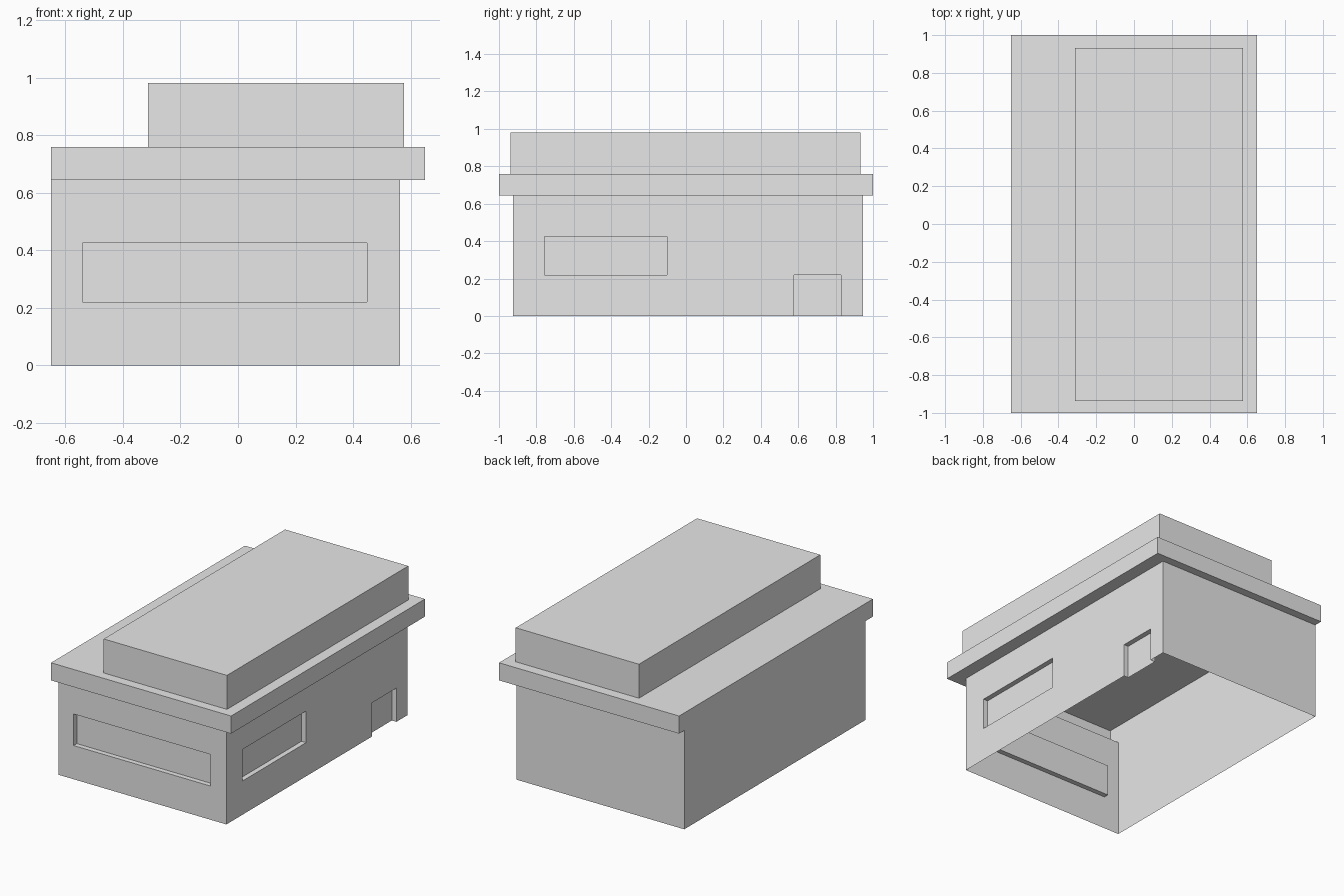
import bpy
import bmesh
from mathutils import Vector

cube = bpy.data.objects.get("Cube")
if cube:
    bpy.data.objects.remove(cube, do_unlink=True)

grey = bpy.data.materials.new("light_grey")
grey.use_nodes = True
grey.diffuse_color = (0.8, 0.8, 0.8, 1)
grey.node_tree.nodes["Principled BSDF"].inputs["Base Color"].default_value = grey.diffuse_color


def box(lo, hi):
    """Box mesh between two opposite corners."""
    bm = bmesh.new()
    bmesh.ops.create_cube(bm, size=1)
    for v in bm.verts:
        v.co = Vector([hi[i] if v.co[i] > 0 else lo[i] for i in range(3)])
    return bm


def faces_on(bm, axis, level):
    """Faces lying in the plane axis = level."""
    return [f for f in bm.faces if all(abs(v.co[axis] - level) < 1e-4 for v in f.verts)]


def cut_rect(bm, axis, level, ranges):
    """Cut a rectangle into one flat side and return its face."""
    for a, span in ranges.items():
        for value in span:
            faces = faces_on(bm, axis, level)
            edges = {e for f in faces for e in f.edges}
            verts = {v for f in faces for v in f.verts}
            normal = Vector((0, 0, 0))
            normal[a] = 1
            bmesh.ops.bisect_plane(bm, geom=faces + list(edges) + list(verts),
                                   dist=1e-5, plane_co=normal * value, plane_no=normal)
    for f in faces_on(bm, axis, level):
        c = f.calc_center_median()
        if all(s[0] < c[a] < s[1] for a, s in ranges.items()):
            return f


def recess(bm, axis, level, ranges, depth):
    """Push a rectangular panel into a wall; a panel at ground level has no sill."""
    face = cut_rect(bm, axis, level, ranges)
    rim = list(face.verts)
    shift = Vector((0, 0, 0))
    shift[axis] = depth
    inner = [bm.verts.new(v.co + shift) for v in rim]
    bmesh.ops.delete(bm, geom=[face], context='FACES_ONLY')
    bm.faces.new(inner)
    for i in range(len(rim)):
        j = (i + 1) % len(rim)
        if max(rim[i].co.z, rim[j].co.z) > 1e-4:
            bm.faces.new((rim[i], rim[j], inner[j], inner[i]))


def finish(bm, name):
    mesh = bpy.data.meshes.new(name)
    bm.to_mesh(mesh)
    bm.free()
    mesh.materials.append(grey)
    bpy.context.collection.objects.link(bpy.data.objects.new(name, mesh))


X0, X1, Y0, Y1 = -0.65, 0.563, -0.924, 0.946
EAVE, ROOF = 0.645, 0.76

# Hollow walls, open at the top and bottom, with windows and a door
walls = box((X0, Y0, 0), (X1, Y1, EAVE))
bmesh.ops.delete(walls, geom=faces_on(walls, 2, 0) + faces_on(walls, 2, EAVE),
                 context='FACES_ONLY')
recess(walls, 1, Y0, {0: (-0.54, 0.448), 2: (0.22, 0.426)}, 0.033)
recess(walls, 0, X1, {1: (-0.757, -0.102), 2: (0.22, 0.426)}, -0.033)
recess(walls, 0, X1, {1: (0.577, 0.829), 2: (0, 0.4)}, -0.033)
finish(walls, "walls")

# Overhanging roof slab, hollow above the room
slab = box((X0, -1, EAVE), (-X0, 1, ROOF))
hole = cut_rect(slab, 2, EAVE, {0: (X0, X1), 1: (Y0, Y1)})
bmesh.ops.delete(slab, geom=[hole], context='FACES_ONLY')
finish(slab, "roof_slab")

# Raised block on the roof
block = box((-0.313, -0.938, ROOF), (0.577, 0.932, 0.982))
bmesh.ops.delete(block, geom=faces_on(block, 2, ROOF), context='FACES_ONLY')
finish(block, "roof_block")
